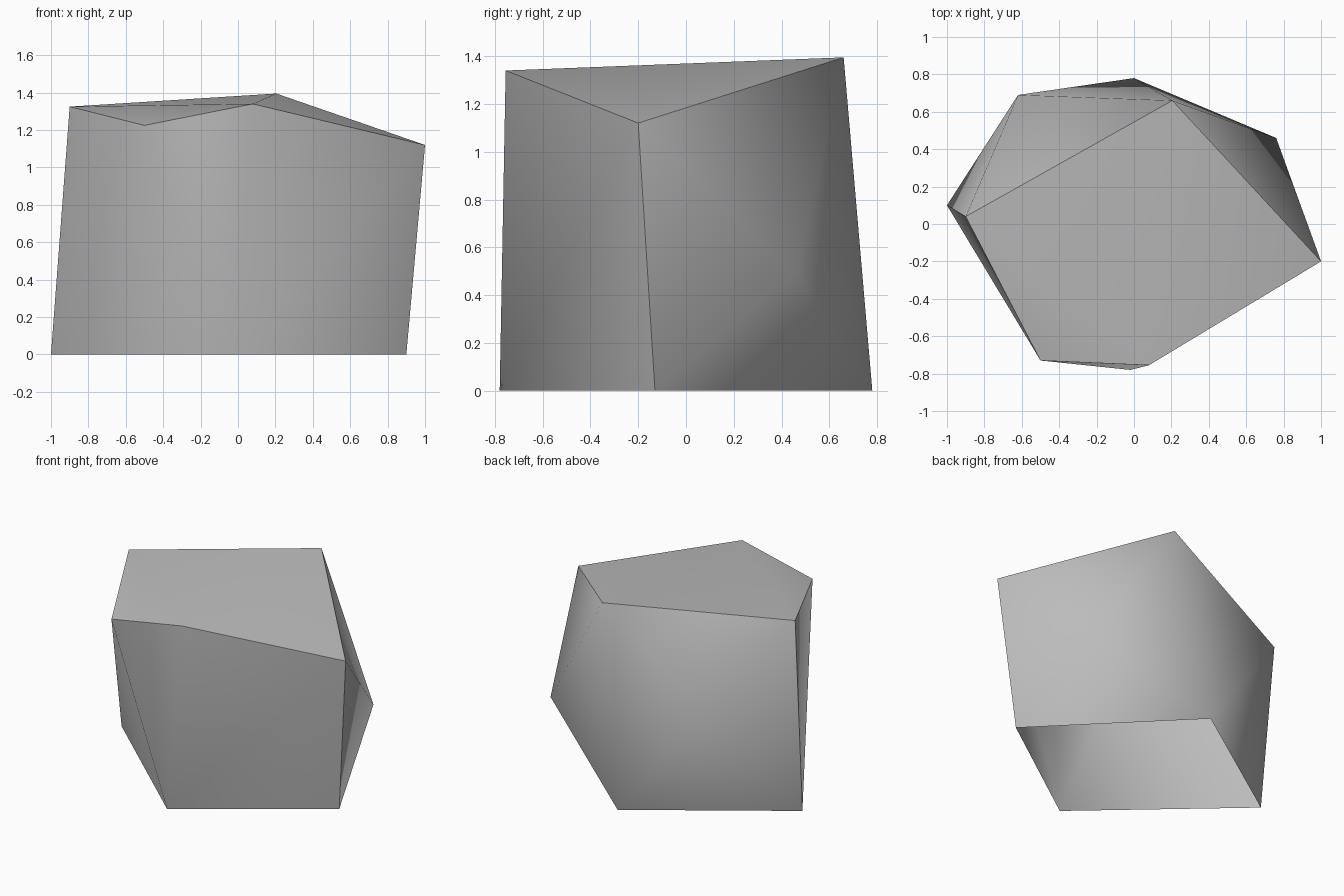
import bpy
import bmesh
import math

# Remove the default cube
cube = bpy.data.objects.get("Cube")
if cube:
    bpy.data.objects.remove(cube, do_unlink=True)

# Stone colour
stone = bpy.data.materials.new("stone_grey")
stone.use_nodes = True
grey = (0.5, 0.5, 0.5, 1)
stone.diffuse_color = grey
stone.node_tree.nodes["Principled BSDF"].inputs["Base Color"].default_value = grey

# Corners of the rock: foot, bulging shoulders, slanted crown
foot = [(-1, 0.10, 0), (-0.02, -0.78, 0), (0.90, -0.13, 0), (0, 0.78, 0)]
shoulders = [(0.76, 0.46, 0.49), (-0.62, 0.69, 0.81)]
crown = [(-0.90, 0.04, 1.325), (-0.50, -0.73, 1.225), (0.08, -0.755, 1.34),
         (1, -0.20, 1.12), (0.205, 0.66, 1.395)]

# Wrap the corners in a faceted skin
bm = bmesh.new()
for point in foot + shoulders + crown:
    bm.verts.new(point)
bmesh.ops.convex_hull(bm, input=bm.verts[:])
bmesh.ops.recalc_face_normals(bm, faces=bm.faces[:])

# Leave the underside open
underside = [f for f in bm.faces if all(v.co.z < 0.01 for v in f.verts)]
bmesh.ops.delete(bm, geom=underside, context="FACES")

mesh = bpy.data.meshes.new("rock")
bm.to_mesh(mesh)
bm.free()
mesh.materials.append(stone)
rock = bpy.data.objects.new("rock", mesh)
bpy.context.collection.objects.link(rock)

# Soft shading with crisp main edges
bpy.ops.object.select_all(action="DESELECT")
rock.select_set(True)
bpy.context.view_layer.objects.active = rock
bpy.ops.object.shade_smooth_by_angle(angle=math.radians(48))
